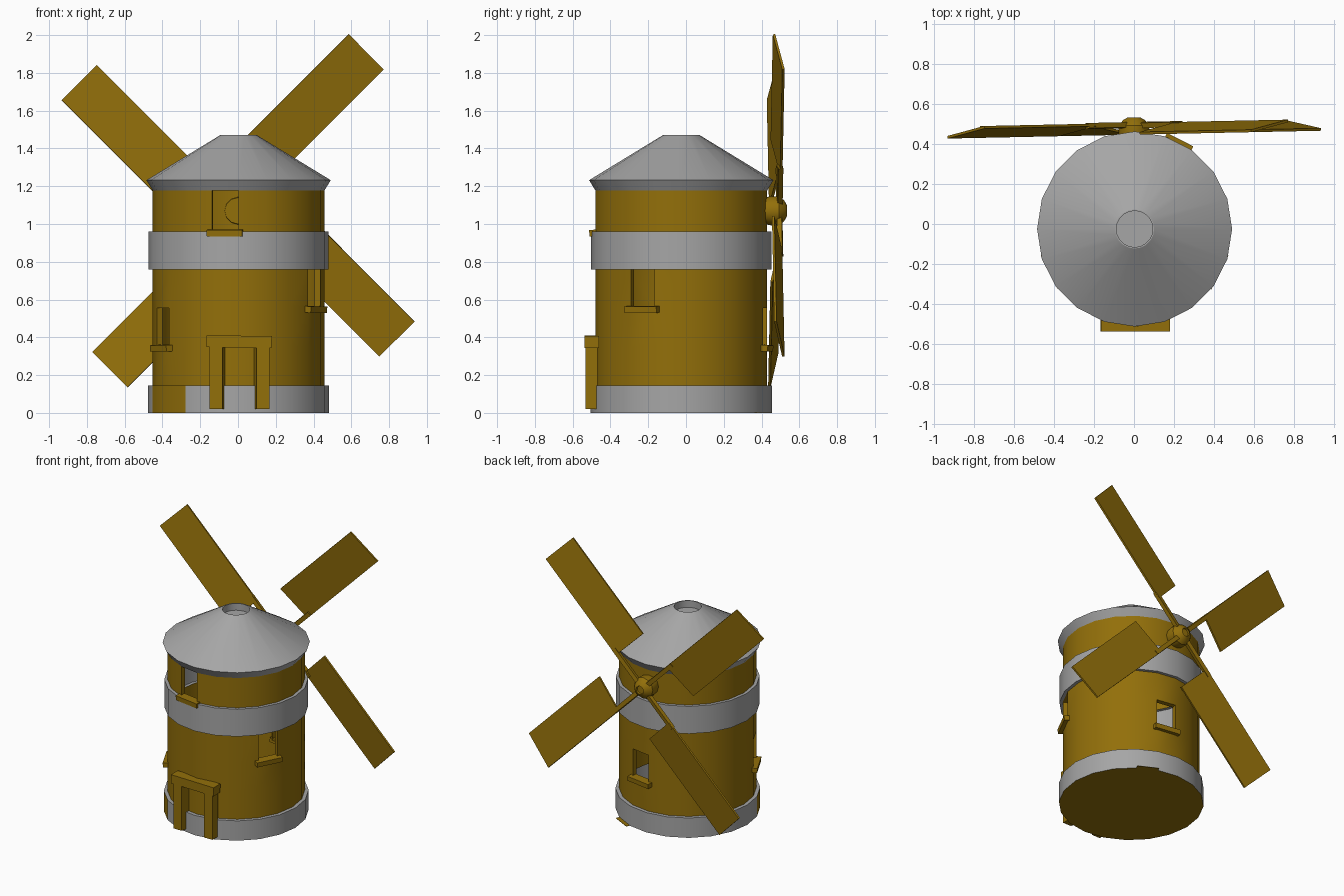
import bpy, bmesh, math
from mathutils import Matrix, Vector

if "Cube" in bpy.data.objects:
    bpy.data.objects.remove(bpy.data.objects["Cube"])

CX, CY = 0.003, -0.025   # tower axis
N = 20                   # sides of the tower
STEP = 2 * math.pi / N

brown = bpy.data.materials.new("brown_wood")
brown.diffuse_color = (0.29, 0.16, 0.003, 1)
brown.use_nodes = True
brown.node_tree.nodes["Principled BSDF"].inputs["Base Color"].default_value = brown.diffuse_color
grey = bpy.data.materials.new("grey_stone")
grey.diffuse_color = (0.38, 0.38, 0.38, 1)
grey.use_nodes = True
grey.node_tree.nodes["Principled BSDF"].inputs["Base Color"].default_value = grey.diffuse_color


def finish(bm, name, mats, smooth=False):
    me = bpy.data.meshes.new(name)
    bm.to_mesh(me)
    bm.free()
    ob = bpy.data.objects.new(name, me)
    bpy.context.collection.objects.link(ob)
    for m in mats:
        me.materials.append(m)
    if smooth:
        bpy.ops.object.select_all(action='DESELECT')
        ob.select_set(True)
        bpy.context.view_layer.objects.active = ob
        bpy.ops.object.shade_smooth_by_angle(angle=math.radians(30))
    return ob


def box(name, size, matrix):
    bm = bmesh.new()
    bmesh.ops.create_cube(bm, size=1, matrix=matrix @ Matrix.Diagonal((*size, 1)))
    return finish(bm, name, [brown])


def on_wall(deg, r, z):
    """Frame on the tower wall: x points outward, y along the wall."""
    return (Matrix.Translation((CX, CY, 0)) @ Matrix.Rotation(math.radians(deg), 4, 'Z')
            @ Matrix.Translation((r, 0, z)))


def revolve(bm, profile, sides):
    """Revolve (radius, height, material above) points about z, with end caps."""
    step = 2 * math.pi / sides
    rings = [[bm.verts.new((p[0] * math.cos(i * step), p[0] * math.sin(i * step), p[1]))
              for i in range(sides)] for p in profile]
    faces = {}
    for k in range(len(rings) - 1):
        a, b = rings[k], rings[k + 1]
        for i in range(sides):
            j = (i + 1) % sides
            f = faces[k, i] = bm.faces.new((a[i], a[j], b[j], b[i]))
            f.material_index = profile[k][2]
    return faces, bm.faces.new(rings[0][::-1]), bm.faces.new(rings[-1])


# Tower and roof
profile = [(0.48, 0, 0), (0.48, 0.145, 0), (0.455, 0.145, 1), (0.455, 0.35, 1),
           (0.455, 0.555, 1), (0.455, 0.76, 0), (0.477, 0.76, 0), (0.477, 0.96, 0),
           (0.455, 0.96, 1), (0.455, 1.178, 0), (0.488, 1.232, 0), (0.098, 1.47, 0),
           (0.091, 1.47, 0), (0.091, 1.42, 0)]
bm = bmesh.new()
faces, bottom, _ = revolve(bm, profile, N)
bottom.material_index = 1
# Brown panel in the base
for i in (11, 12):
    faces[0, i].material_index = 1
bm.normal_update()

# Window openings with jambs: (profile row, side)
windows = {"front": (8, 14), "right": (4, 18), "left": (3, 11), "back": (3, 4)}
for row, side in windows.values():
    f = faces[row, side]
    push = -0.035 * Vector((math.cos((side + .5) * STEP), math.sin((side + .5) * STEP), 0))
    corners = [v for v in f.verts]
    inner = [bm.verts.new(v.co + push) for v in corners]
    bm.faces.remove(f)
    for a in range(4):
        b = (a + 1) % 4
        bm.faces.new((corners[a], corners[b], inner[b], inner[a])).material_index = 1
bmesh.ops.translate(bm, vec=(CX, CY, 0), verts=bm.verts[:])
finish(bm, "tower", [grey, brown], True)

# Window sills
for name, (row, side) in windows.items():
    box(name + "_window_sill", (0.06, 0.19, 0.034),
        on_wall((side + .5) * 18, 0.448, profile[row][1] - 0.007)
        @ Matrix.Rotation(math.radians(4), 4, 'Y'))

# Thin flat step behind the tower
box("back_step", (0.06, 0.148, 0.002), on_wall(63, 0.472, 0.001))

# Door frame: posts with splayed inner sides, and a lintel
for s, name in ((-1, "left"), (1, "right")):
    post = box(name + "_door_post", (0.082, 0.065, 0.33),
               Matrix.Translation((0.008 + s * 0.117, -0.5, 0.185)))
    for v in post.data.vertices:
        if v.co.y < -0.5 and s * v.co.x < 0.1:
            v.co.x += s * 0.015
box("door_lintel", (0.345, 0.078, 0.063),
    Matrix.Translation((0.006, -0.499, 0.377)) @ Matrix.Rotation(math.radians(0.8), 4, 'Y'))

# Hub: rounded knob with a small recess in its tip
bm = bmesh.new()
revolve(bm, [(0.07, 0.415, 0), (0.077, 0.45, 0), (0.076, 0.492, 0), (0.055, 0.52, 0),
             (0.03, 0.534, 0), (0.027, 0.524, 0)], 12)
bmesh.ops.transform(bm, verts=bm.verts[:], matrix=Matrix.Translation((0, 0, 1.07))
                    @ Matrix.Rotation(-math.pi / 2, 4, 'X'))
finish(bm, "hub", [brown], True)

# Four pitched sails on short spars, the wheel turned slightly about z
wheel = Matrix.Translation((0, 0.495, 1.07)) @ Matrix.Rotation(math.radians(1.2), 4, 'Z')
for i in range(4):
    arm = (wheel @ Matrix.Rotation(-math.radians(45 + 90 * i), 4, 'Y')
           @ Matrix.Rotation(math.radians(10), 4, 'X'))
    box(f"spar_{i + 1}", (0.3, 0.026, 0.03), arm @ Matrix.Translation((0.18, 0, 0)))
    box(f"sail_{i + 1}", (0.79, 0.013, 0.266), arm @ Matrix.Translation((0.68, 0.002, 0.117)))
